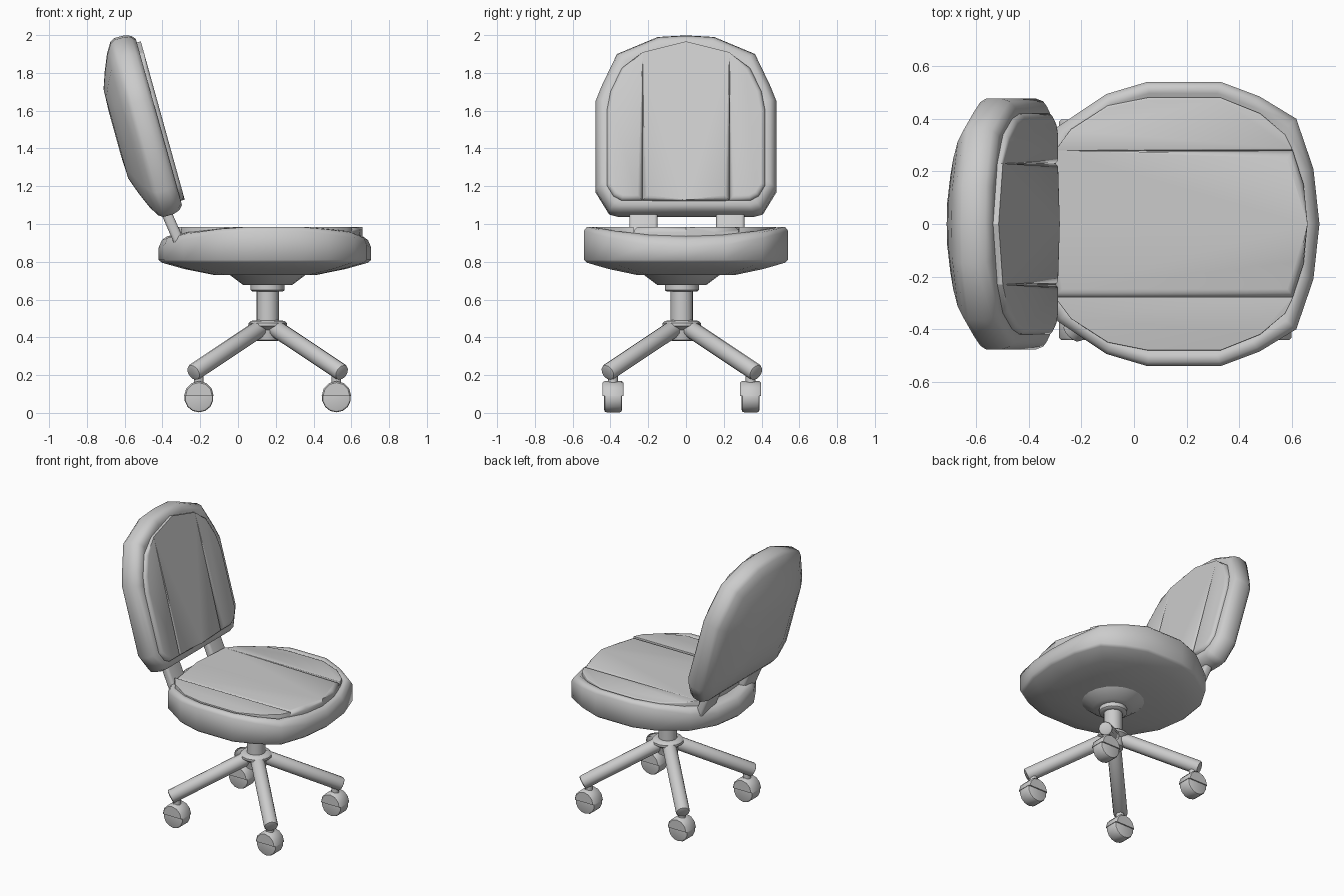
import bpy, bmesh, math
from mathutils import Vector, Matrix

if "Cube" in bpy.data.objects:
    bpy.data.objects.remove(bpy.data.objects["Cube"])


def finish(bm, name, matrix=Matrix(), angle=40):
    bmesh.ops.recalc_face_normals(bm, faces=bm.faces)
    me = bpy.data.meshes.new(name)
    bm.to_mesh(me)
    bm.free()
    me.transform(matrix)
    me.shade_smooth()
    me.set_sharp_from_angle(angle=math.radians(angle))
    ob = bpy.data.objects.new(name, me)
    bpy.context.collection.objects.link(ob)
    return ob


def mirror_outline(half):
    """Close a half outline (first and last points lie on y = 0)."""
    return half + [(x, -y) for x, y in half[-2:0:-1]]


def skin(bm, rings):
    loops = [[bm.verts.new(p) for p in r] for r in rings]
    n = len(loops[0])
    for a, b in zip(loops, loops[1:]):
        for i in range(n):
            j = (i + 1) % n
            bm.faces.new((a[i], a[j], b[j], b[i]))
    bm.faces.new(loops[0][::-1])
    bm.faces.new(loops[-1])


def cushion(name, outline, cx, levels, matrix=Matrix()):
    """Loft scaled copies of an outline; each level is (scale, height(y))."""
    bm = bmesh.new()
    skin(bm, [[(cx + (x - cx) * s, y * s, h(y)) for x, y in outline] for s, h in levels])
    finish(bm, name, matrix, 50)


def panels(name, outline, seams, z0, z1, round_r, matrix=Matrix()):
    """Padded strips: the outline is cut at the seams and each piece puffed up."""
    edges = [-9] + seams + [9]
    for k, (lo, hi) in enumerate(zip(edges, edges[1:])):
        bm = bmesh.new()
        bm.faces.new([bm.verts.new((x, y, z0)) for x, y in outline])
        for co, no in ((lo, -1), (hi, 1)):
            bmesh.ops.bisect_plane(bm, geom=bm.verts[:] + bm.edges[:] + bm.faces[:],
                                   plane_co=(0, co, 0), plane_no=(0, no, 0), clear_outer=True)
        ext = bmesh.ops.extrude_face_region(bm, geom=bm.faces[:])["geom"]
        top = [v for v in ext if isinstance(v, bmesh.types.BMVert)]
        for v in top:
            v.co.z = z1
        rim = [e for e in bm.edges if all(v in top for v in e.verts)]
        bmesh.ops.bevel(bm, geom=rim, offset=round_r, segments=3, profile=0.5,
                        affect='EDGES', clamp_overlap=True)
        finish(bm, f"{name}_{k + 1}", matrix, 60)


def lathe(name, profile, center, sides=16):
    bm = bmesh.new()
    ang = [2 * math.pi * i / sides for i in range(sides)]
    skin(bm, [[(center[0] + r * math.cos(a), center[1] + r * math.sin(a), z) for a in ang]
              for r, z in profile])
    finish(bm, name)


def rod(name, p, q, r, sides=12, bevel=0.012):
    p, q = Vector(p), Vector(q)
    bm = bmesh.new()
    rot = (q - p).to_track_quat('Z', 'Y').to_matrix().to_4x4()
    bmesh.ops.create_cone(bm, cap_ends=True, segments=sides, radius1=r, radius2=r,
                          depth=(q - p).length, matrix=Matrix.Translation((p + q) / 2) @ rot)
    if bevel:
        caps = [e for e in bm.edges if any(len(f.verts) > 4 for f in e.link_faces)]
        bmesh.ops.bevel(bm, geom=caps, offset=bevel, segments=2, profile=0.5, affect='EDGES')
    finish(bm, name)


# Seat with raised sides
seat = mirror_outline([(.705, 0), (.682, .21), (.617, .4), (.477, .485), (.33, .54), (.05, .54),
                       (-.105, .494), (-.29, .37), (-.39, .2), (-.42, 0)])
wing = lambda y: (abs(y) / .54) ** 2
cushion("seat", seat, .145, [
    (.48, lambda y: .73), (.76, lambda y: .762), (.97, lambda y: .795), (1, lambda y: .81),
    (1, lambda y: .875 + .09 * wing(y)), (.97, lambda y: .915 + .07 * wing(y)),
    (.92, lambda y: .935 + .05 * wing(y)), (.86, lambda y: .935 + .02 * wing(y))])
seat_top = mirror_outline([(.66, 0), (.645, .15), (.6, .29), (.575, .34), (.48, .42), (.33, .48),
                           (.05, .48), (-.1, .45), (-.24, .36), (-.3, .28), (-.32, 0)])
panels("seat_panel", seat_top, [-.277, 0, .28], .9, .985, .03)

# Backrest, leaning back: local x runs up the back, local z points forward
s, c = math.sin(math.radians(15.5)), math.cos(math.radians(15.5))
lean = Matrix(((-s, 0, c, -.304), (0, -1, 0, 0), (c, 0, s, 1.107), (0, 0, 0, 1)))
back = mirror_outline([(.939, 0), (.93, .15), (.837, .365), (.665, .445), (.58, .478), (.09, .478),
                       (-.03, .407), (-.043, .36), (-.043, 0)])
cushion("backrest", back, .448, [(sc, lambda y, v=v: v) for sc, v in (
    (.25, -.236), (.5, -.231), (.68, -.2), (.86, -.163), (.97, -.13), (1, -.105), (1, -.05),
    (.975, -.015), (.93, .005), (.87, .005))], lean)
back_front = mirror_outline([(.885, 0), (.825, .23), (.745, .34), (.616, .4), (.51, .42), (.1, .42),
                             (.04, .385), (.015, .34), (.015, 0)])
panels("back_panel", back_front, [-.23, 0, .23], -.03, .027, .025, lean)

# Flat struts joining seat and backrest
for label, y in (("right", -.225), ("left", .235)):
    top, low = Vector((-.41, y, 1.13)), Vector((-.305, y, .89))
    bm = bmesh.new()
    bmesh.ops.create_cube(bm, size=1)
    for v in bm.verts:
        v.co = Vector((v.co.x * .055, v.co.y * .15, v.co.z * (top - low).length))
    bmesh.ops.bevel(bm, geom=[e for e in bm.edges if abs(e.verts[0].co.z - e.verts[1].co.z) > .1],
                    offset=.018, segments=3, profile=.5, affect='EDGES')
    tilt = Matrix.Rotation(math.atan2(top.x - low.x, top.z - low.z), 4, 'Y')
    finish(bm, f"{label}_back_strut", Matrix.Translation((top + low) / 2) @ tilt)

# Pedestal
CX, CY = .157, -.022
lathe("under_seat_plate", [(.22, .745), (.2, .73), (.13, .677), (.06, .677)], (CX, CY), 20)
lathe("column", [(.09, .68), (.09, .65), (.08, .642), (.06, .642), (.06, .45)], (CX, CY))
lathe("hub", [(.06, .49), (.09, .487), (.102, .475), (.102, .46), (.075, .44), (.065, .385),
              (.05, .38)], (CX, CY))

# Four legs with casters
for i, (sx, sy) in enumerate(((1, 1), (-1, 1), (-1, -1), (1, -1)), 1):
    at = lambda d, z: (CX + sx * d, CY + sy * d, z)
    rod(f"leg_{i}", at(.03, .455), at(.395, .212), .046)
    rod(f"caster_stem_{i}", at(.364, .15), at(.364, .22), .026, 10, 0)
    x, y, _ = at(.364, 0)
    rod(f"caster_wheel_{i}", (x, y - .047, .08), (x, y + .047, .08), .077, 14)
    # Half-round hood over the wheel
    bm = bmesh.new()
    arc = [(.078 * math.cos(math.pi * k / 6), .09 + .078 * math.sin(math.pi * k / 6)) for k in range(7)]
    skin(bm, [[(x + a * g, y + w, .09 + (z - .09) * g) for a, z in arc]
              for w, g in ((-.055, .9), (-.046, 1), (.046, 1), (.055, .9))])
    finish(bm, f"caster_hood_{i}")
